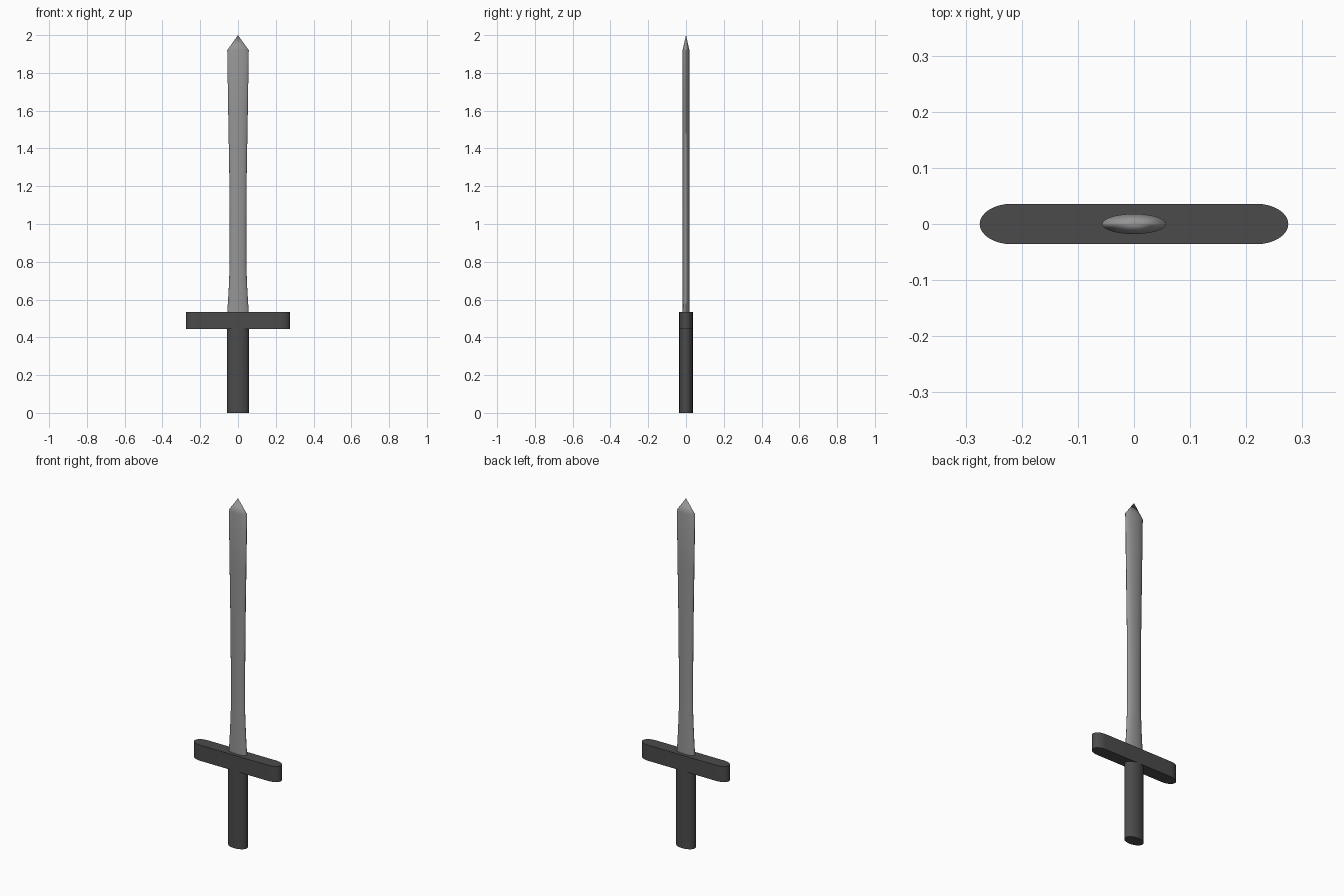
import bpy, bmesh, math

if "Cube" in bpy.data.objects:
    bpy.data.objects.remove(bpy.data.objects["Cube"])

def material(name, v):
    m = bpy.data.materials.new(name)
    m.diffuse_color = (v, v, v, 1)
    m.use_nodes = True
    m.node_tree.nodes["Principled BSDF"].inputs["Base Color"].default_value = m.diffuse_color
    return m

steel = material("steel grey", 0.30)
dark = material("dark grip grey", 0.07)

def ellipse(rx, ry, n=32):
    return [(rx * math.cos(2 * math.pi * i / n), ry * math.sin(2 * math.pi * i / n)) for i in range(n)]

def loft(name, sections, mat, apex=None):
    """Skin a list of (outline, z) sections, closed by a cap or a point."""
    bm = bmesh.new()
    rings = [[bm.verts.new((x, y, z)) for x, y in pts] for pts, z in sections]
    n = len(rings[0])
    for a, b in zip(rings, rings[1:]):
        for i in range(n):
            j = (i + 1) % n
            bm.faces.new((a[i], a[j], b[j], b[i]))
    bm.faces.new(rings[0][::-1])
    if apex is None:
        bm.faces.new(rings[-1])
    else:
        tip = bm.verts.new((0, 0, apex))
        for i in range(n):
            bm.faces.new((rings[-1][i], rings[-1][(i + 1) % n], tip))
    bmesh.ops.recalc_face_normals(bm, faces=bm.faces)
    me = bpy.data.meshes.new(name)
    bm.to_mesh(me)
    bm.free()
    me.materials.append(mat)
    ob = bpy.data.objects.new(name, me)
    bpy.context.collection.objects.link(ob)
    bpy.ops.object.select_all(action='DESELECT')
    ob.select_set(True)
    bpy.context.view_layer.objects.active = ob
    bpy.ops.object.shade_smooth_by_angle(angle=math.radians(30))
    return ob

# Oval grip
grip = ellipse(0.057, 0.036)
loft("grip", [(grip, 0), (grip, 0.45)], dark)

# Cross guard: straight bar with elliptical ends
guard = []
for side in (1, -1):
    for i in range(17):
        t = math.pi * (i / 16 - 0.5)
        guard.append((side * (0.218 + 0.057 * math.cos(t)), side * 0.036 * math.sin(t)))
loft("cross_guard", [(guard, 0.445), (guard, 0.535)], dark)

# Blade: oval section with a narrow waist and a pointed tip
profile = [(0.53, 0.057), (0.66, 0.049), (0.78, 0.044), (1.0, 0.044),
           (1.25, 0.046), (1.6, 0.052), (1.92, 0.057)]
loft("blade", [(ellipse(w, 0.018), z) for z, w in profile], steel, apex=2.0)
